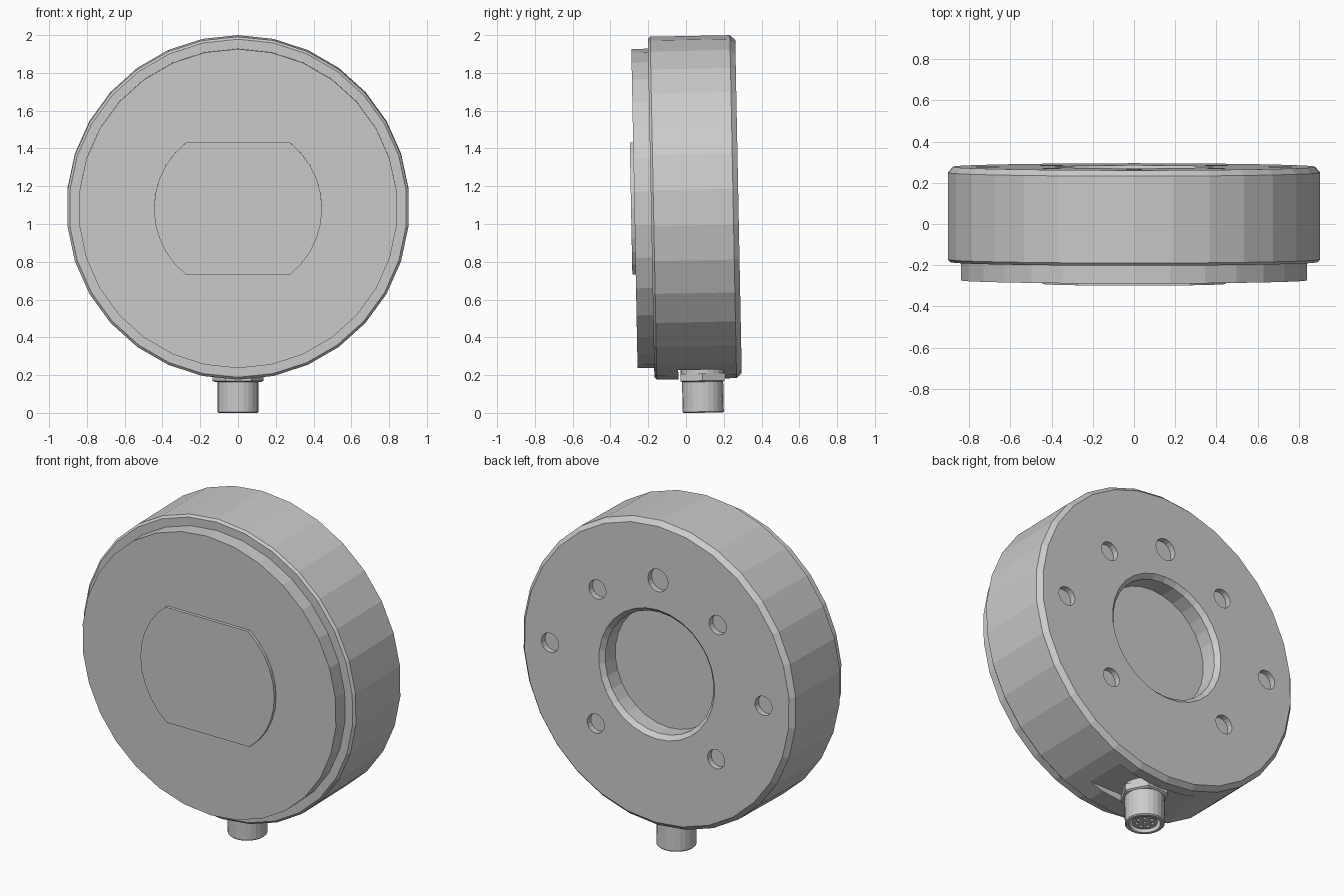
import bpy, bmesh
from math import pi, sin, cos, asin
from mathutils import Matrix, Vector

cube = bpy.data.objects.get("Cube")
if cube:
    bpy.data.objects.remove(cube, do_unlink=True)

grey = bpy.data.materials.new("plain_grey")
grey.use_nodes = True
colour = (0.6, 0.6, 0.6, 1)
grey.diffuse_color = colour
grey.node_tree.nodes["Principled BSDF"].inputs["Base Color"].default_value = colour

TO_BACK = Matrix.Rotation(-pi / 2, 4, "X")          # profile axis z -> +y
PLACE = Matrix.Translation((0, 0, 1.087)) @ Matrix.Rotation(0.0195, 4, "X")
parts = []


def lathe(bm, profile, sides, matrix=Matrix(), start=0.0):
    """Turn (radius, height) points about z, capping both ends."""
    rings = []
    for r, h in profile:
        angles = [start + 2 * pi * i / sides for i in range(sides)]
        rings.append([bm.verts.new(matrix @ Vector((r * cos(a), r * sin(a), h)))
                      for a in angles])
    for low, high in zip(rings, rings[1:]):
        for i in range(sides):
            j = (i + 1) % sides
            bm.faces.new((low[i], low[j], high[j], high[i]))
    bm.faces.new(rings[0][::-1])
    bm.faces.new(rings[-1])


def finish(bm, name, part=True):
    bmesh.ops.recalc_face_normals(bm, faces=bm.faces[:])
    mesh = bpy.data.meshes.new(name)
    bm.to_mesh(mesh)
    bm.free()
    mesh.materials.append(grey)
    obj = bpy.data.objects.new(name, mesh)
    bpy.context.scene.collection.objects.link(obj)
    if part:
        parts.append(obj)
    return obj


def cut(obj, bm):
    """Subtract the cutter mesh from the object."""
    cutter = finish(bm, "cutter", part=False)
    cutter.hide_render = True
    mod = obj.modifiers.new("cut", "BOOLEAN")
    mod.operation = "DIFFERENCE"
    mod.solver = "EXACT"
    mod.object = cutter
    bpy.context.view_layer.objects.active = obj
    bpy.ops.object.modifier_apply(modifier=mod.name)
    bpy.data.objects.remove(cutter, do_unlink=True)


# Round housing: front step, chamfered rim, recess in the back
FRONT, BACK = -0.185, 0.278
bm = bmesh.new()
lathe(bm, [(0.845, -0.273), (0.845, FRONT), (0.895, FRONT), (0.908, FRONT + 0.013),
           (0.908, BACK - 0.028), (0.882, BACK), (0.385, BACK), (0.36, BACK - 0.025),
           (0.36, BACK - 0.12)], 30, TO_BACK, pi / 2)
housing = finish(bm, "housing")

# Blind mounting holes in the back
bm = bmesh.new()
holes = [(sx * 0.4, sz * 0.4, 0.057) for sx in (-1, 1) for sz in (-1, 1)]
holes += [(-0.71, 0, 0.057), (0.71, 0, 0.057), (0, 0.56, 0.067)]
for x, z, r in holes:
    lathe(bm, [(r, -0.035), (r, 0.05)], 18, Matrix.Translation((x, BACK, z)) @ TO_BACK)
cut(housing, bm)

# Flat slot across the underside for the connector
SLOT = -0.86
bm = bmesh.new()
bmesh.ops.create_cube(bm, size=1, matrix=Matrix.Translation((0, 0.065, SLOT - 0.1))
                      @ Matrix.Diagonal((1.2, 0.246, 0.2, 1)))
cut(housing, bm)

# Raised pad on the front, round with flat top and bottom
R, H = 0.445, 0.35
span, steps = asin(H / R), 10
arc = [-span + 2 * span * i / steps for i in range(steps + 1)]
bm = bmesh.new()
outline = [bm.verts.new((R * cos(a + t), -0.291, R * sin(a + t))) for t in (0, pi) for a in arc]
face = bm.faces.new(outline)
grown = bmesh.ops.extrude_face_region(bm, geom=[face])["geom"]
bmesh.ops.translate(bm, vec=(0, 0.019, 0),
                    verts=[g for g in grown if isinstance(g, bmesh.types.BMVert)])
finish(bm, "front_pad")

# Connector under the housing
AT = Matrix.Translation((0, 0.07, 0))
END = -1.088
bm = bmesh.new()
lathe(bm, [(0.117, SLOT + 0.01), (0.117, SLOT - 0.022)], 24, AT)
finish(bm, "connector_washer")

bm = bmesh.new()
lathe(bm, [(0.135, SLOT - 0.02), (0.135, SLOT - 0.058), (0.125, SLOT - 0.064)], 6, AT)
finish(bm, "connector_nut")

bm = bmesh.new()
lathe(bm, [(0.109, SLOT - 0.05), (0.109, END + 0.006), (0.103, END), (0.086, END),
           (0.086, END + 0.06)], 24, AT)
finish(bm, "connector_sleeve")

# Socket insert with a ring of pin holes and one in the middle
bm = bmesh.new()
lathe(bm, [(0.07, END + 0.065), (0.07, END + 0.012)], 24, AT)
insert = finish(bm, "connector_insert")
bm = bmesh.new()
pins = [(0, 0)] + [(0.044 * cos(2 * pi * i / 7), 0.044 * sin(2 * pi * i / 7)) for i in range(7)]
for x, y in pins:
    lathe(bm, [(0.012, END - 0.01), (0.012, END + 0.04)], 10, AT @ Matrix.Translation((x, y, 0)))
cut(insert, bm)

# Stand everything up with its slight lean
for obj in parts:
    obj.data.transform(PLACE)
